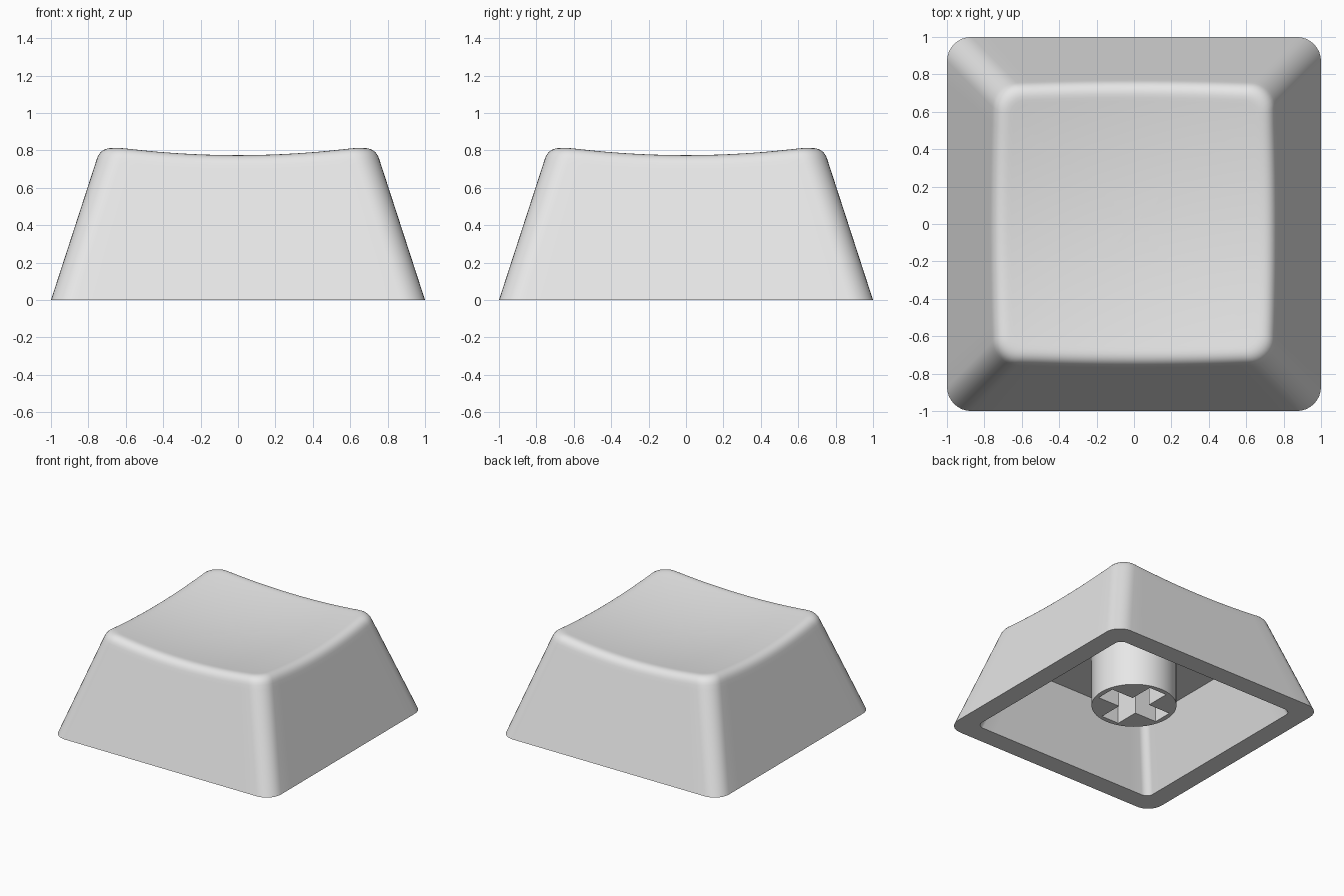
import bpy, bmesh, math
from mathutils import Vector

if "Cube" in bpy.data.objects:
    bpy.data.objects.remove(bpy.data.objects["Cube"])

grey = bpy.data.materials.new("light_grey")
grey.diffuse_color = (0.8, 0.8, 0.8, 1)
grey.use_nodes = True
grey.node_tree.nodes["Principled BSDF"].inputs["Base Color"].default_value = grey.diffuse_color

TAPER = 0.325      # inward lean of the walls per unit of height
R_OUT, R_IN = 0.13, 0.06
CORNER, SIDE = 8, 14


def dish(p):
    """Height of the scooped top surface."""
    return 0.725 + 0.105 * (p.x ** 2 + p.y ** 2)


def outline_table():
    """Rounded square as (corner-centre direction, arc normal) pairs."""
    table = []
    for k in range(4):
        mid = math.pi / 4 + k * math.pi / 2
        a = Vector((math.copysign(1, math.cos(mid)), math.copysign(1, math.sin(mid))))
        nxt = Vector((-a.y, a.x))
        for i in range(CORNER + 1):
            t = (k + i / CORNER) * math.pi / 2
            table.append((a, Vector((math.cos(t), math.sin(t)))))
        for i in range(1, SIDE):
            table.append((a.lerp(nxt, i / SIDE), table[-1][1]))
    return table


TABLE = outline_table()


def point(i, h, r):
    a, b = TABLE[i]
    return a * (h - r) + b * r


def wall(i, z, base=1.0, r=R_OUT):
    p = point(i, base - TAPER * z, r)
    return Vector((p.x, p.y, z))


def finish(bm, name):
    bmesh.ops.recalc_face_normals(bm, faces=bm.faces)
    me = bpy.data.meshes.new(name)
    bm.to_mesh(me)
    bm.free()
    ob = bpy.data.objects.new(name, me)
    bpy.context.collection.objects.link(ob)
    me.materials.append(grey)
    return ob


def smooth(ob):
    bpy.ops.object.select_all(action='DESELECT')
    ob.select_set(True)
    bpy.context.view_layer.objects.active = ob
    bpy.ops.object.shade_smooth_by_angle(angle=math.radians(35))


def column(i):
    """Profile from the ceiling, down the inside, up the outside, over the lip."""
    col = [wall(i, z, 0.84, R_IN) for z in (0.53, 0.27, 0)]
    h = 0.74
    for _ in range(12):
        h = 1 - TAPER * dish(point(i, h, R_OUT))
    edge = point(i, h, R_OUT)
    edge = Vector((edge.x, edge.y, dish(edge)))
    low = wall(i, edge.z - 0.065)
    top = point(i, h - 0.07, R_OUT - 0.05)
    top = Vector((top.x, top.y, dish(top)))
    col += [wall(i, low.z * t) for t in (0, 0.3, 0.6, 0.85, 0.96)]
    for j in range(8):                       # rounded lip
        t = j / 7
        col.append(low * (1 - t) ** 2 + edge * 2 * t * (1 - t) + top * t * t)
    for s in (0.97, 0.88, 0.75, 0.6, 0.45, 0.3, 0.15):   # scooped top
        q = top.xy * s
        col.append(Vector((q.x, q.y, dish(q))))
    return col


# Hollow cap shell
bm = bmesh.new()
cols = [[bm.verts.new(p) for p in column(i)] for i in range(len(TABLE))]
centre = bm.verts.new((0, 0, dish(Vector((0, 0)))))
for c, d in zip(cols, cols[1:] + cols[:1]):
    for j in range(len(c) - 1):
        bm.faces.new((c[j], d[j], d[j + 1], c[j + 1]))
    bm.faces.new((c[-1], d[-1], centre))
bm.faces.new([c[0] for c in cols])           # ceiling
smooth(finish(bm, "cap_shell"))


def prism(name, pts, z0, z1):
    bm = bmesh.new()
    lo, hi = ([bm.verts.new((x, y, z)) for x, y in pts] for z in (z0, z1))
    bm.faces.new(lo)
    bm.faces.new(hi)
    for i in range(len(pts)):
        j = (i + 1) % len(pts)
        bm.faces.new((lo[i], lo[j], hi[j], hi[i]))
    return finish(bm, name)


# Mounting stem with a cross-shaped socket
circle = [(0.32 * math.cos(i * math.tau / 64), 0.32 * math.sin(i * math.tau / 64))
          for i in range(64)]
stem = prism("stem", circle, 0.115, 0.56)

L, W = 0.28, 0.08
cross = []
for k in range(4):
    c, s = round(math.cos(k * math.pi / 2)), round(math.sin(k * math.pi / 2))
    cross += [(x * c - y * s, x * s + y * c) for x, y in ((L, -W), (L, W), (W, W))]
cutter = prism("socket_cutter", cross, 0.0, 0.5)

mod = stem.modifiers.new("socket", 'BOOLEAN')
mod.operation = 'DIFFERENCE'
mod.solver = 'EXACT'
mod.object = cutter
bpy.context.view_layer.objects.active = stem
bpy.ops.object.modifier_apply(modifier=mod.name)
bpy.data.objects.remove(cutter)
smooth(stem)
